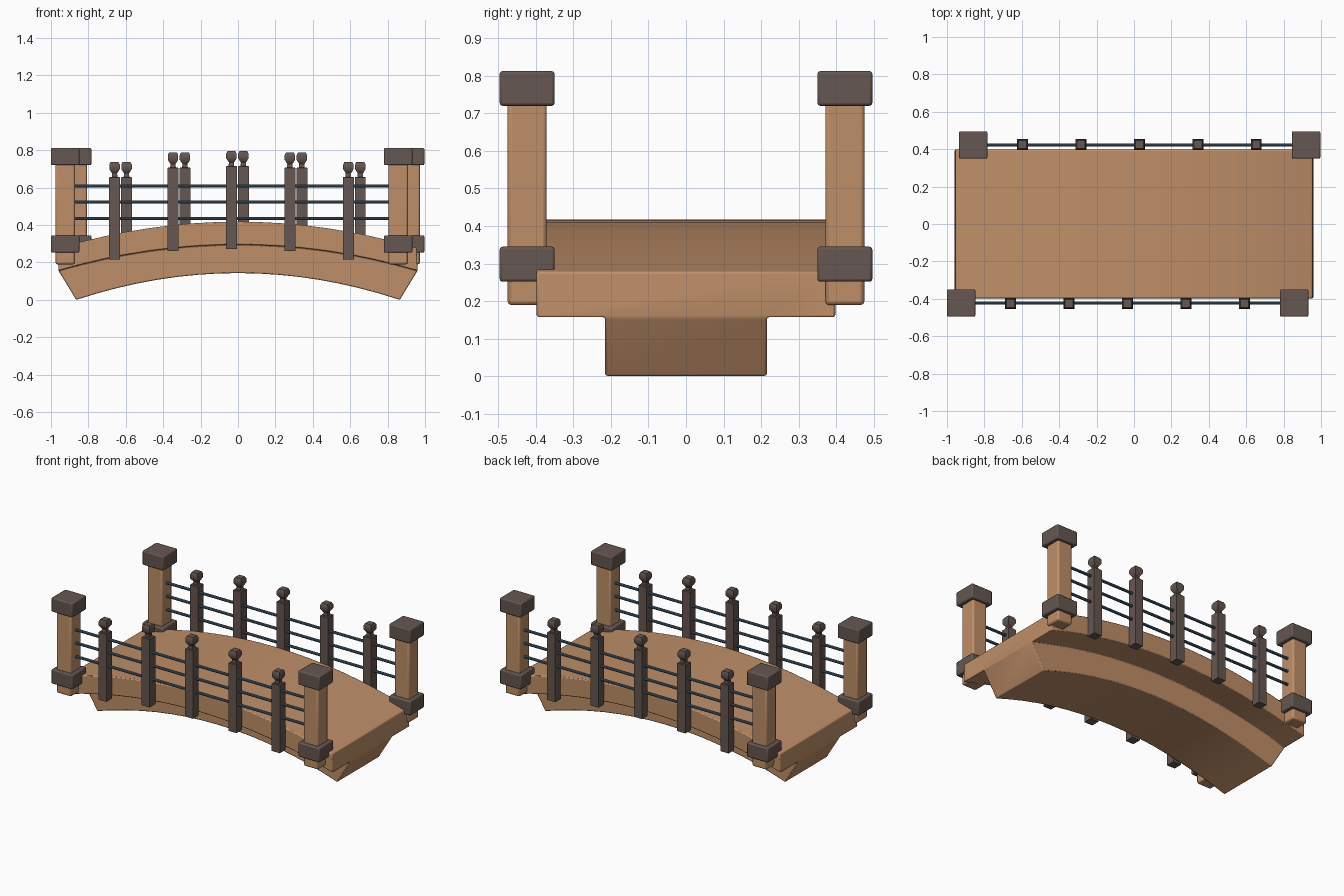
import bpy, bmesh, math
from mathutils import Matrix, Vector

if "Cube" in bpy.data.objects:
    bpy.data.objects.remove(bpy.data.objects["Cube"])


def material(name, rgb):
    m = bpy.data.materials.new(name)
    m.diffuse_color = (*rgb, 1.0)
    m.use_nodes = True
    m.node_tree.nodes["Principled BSDF"].inputs["Base Color"].default_value = m.diffuse_color
    return m


WOOD = material("warm wood", (0.52, 0.275, 0.14))
DARK = material("dark brown", (0.13, 0.095, 0.082))
STEEL = material("blue steel", (0.075, 0.14, 0.20))


def finish(bm, name, mat, bevel=0.0, segments=2, angle=35):
    bmesh.ops.recalc_face_normals(bm, faces=bm.faces)
    me = bpy.data.meshes.new(name)
    bm.to_mesh(me)
    bm.free()
    ob = bpy.data.objects.new(name, me)
    bpy.context.collection.objects.link(ob)
    me.materials.append(mat)
    if bevel:
        b = ob.modifiers.new("bevel", 'BEVEL')
        b.width, b.segments = bevel, segments
        b.limit_method, b.angle_limit = 'ANGLE', math.radians(30)
    bpy.ops.object.select_all(action='DESELECT')
    bpy.context.view_layer.objects.active = ob
    ob.select_set(True)
    bpy.ops.object.shade_smooth_by_angle(angle=math.radians(angle))
    return ob


def box(name, mat, x, y, z0, z1, wx, wy, bevel, segments=2):
    bm = bmesh.new()
    bmesh.ops.create_cube(bm, size=1.0)
    bmesh.ops.scale(bm, vec=(wx, wy, z1 - z0), verts=bm.verts)
    bmesh.ops.translate(bm, vec=(x, y, (z0 + z1) / 2), verts=bm.verts)
    return finish(bm, name, mat, bevel, segments)


def square_loft(name, mat, x, y, rings):
    """Square sections stacked up: rings of (half width, height)."""
    bm = bmesh.new()
    loops = [[bm.verts.new((x + h * sx, y + h * sy, z))
              for sx, sy in ((-1, -1), (1, -1), (1, 1), (-1, 1))]
             for h, z in rings]
    for a, b in zip(loops, loops[1:]):
        for i in range(4):
            j = (i + 1) % 4
            bm.faces.new((a[i], a[j], b[j], b[i]))
    bm.faces.new(loops[0])
    bm.faces.new(loops[-1])
    return finish(bm, name, mat)


# Arched deck with narrower beam beneath: T section swept along the arch
def build_deck():
    bm = bmesh.new()
    steps, outer, inner = 16, 0.397, 0.215
    loops = []
    for i in range(steps + 1):
        t = -1 + 2 * i / steps
        top = (0.955 * t, 0.418 - 0.14 * t * t)
        mid = (0.96 * t, 0.295 - 0.139 * t * t)
        low = (0.865 * t, 0.143 - 0.143 * t * t)
        section = [(-outer, top), (outer, top), (outer, mid), (inner, mid),
                   (inner, low), (-inner, low), (-inner, mid), (-outer, mid)]
        loops.append([bm.verts.new((p[0], y, p[1])) for y, p in section])
    for a, b in zip(loops, loops[1:]):
        for i in range(8):
            j = (i + 1) % 8
            bm.faces.new((a[i], a[j], b[j], b[i]))
    for e in (loops[0], loops[-1]):
        bm.faces.new([e[i] for i in (0, 1, 2, 3, 6, 7)])
        bm.faces.new([e[i] for i in (3, 4, 5, 6)])
    finish(bm, "arched_deck", WOOD, 0.006, 2, 40)


build_deck()

# Railings: the two sides are the same, turned half round
for side, s in (("front", -1), ("back", 1)):
    y = s * 0.4225
    # End posts with cap and collar
    for end, x in (("left", 0.032 * s - 0.892), ("right", 0.032 * s + 0.888)):
        tag = f"{side}_{end}"
        box(f"{tag}_post", WOOD, x, y, 0.19, 0.75, 0.104, 0.104, 0.01)
        box(f"{tag}_cap", DARK, x, y, 0.72, 0.812, 0.152, 0.146, 0.007)
        box(f"{tag}_collar", DARK, x, y, 0.252, 0.345, 0.152, 0.146, 0.007)

    # Balusters with knob finials, following the arch
    for i in range(5):
        x = 0.032 * s - 0.003 + (i - 2) * 0.3125
        bottom = (0.215, 0.262, 0.272, 0.262, 0.215)[i]
        top = (0.657, 0.707, 0.715, 0.707, 0.657)[i]
        square_loft(f"{side}_baluster_{i + 1}", DARK, x, s * 0.425, [
            (0.029, bottom), (0.029, top - 0.003), (0.026, top),
            (0.015, top), (0.014, top + 0.02), (0.020, top + 0.029),
            (0.028, top + 0.042), (0.028, top + 0.066), (0.021, top + 0.081)])

    # Three thin rails
    for k, z in enumerate((0.435, 0.523, 0.609)):
        bm = bmesh.new()
        bmesh.ops.create_cone(bm, cap_ends=True, segments=10, radius1=0.009,
                              radius2=0.009, depth=1.72)
        bmesh.ops.transform(bm, verts=bm.verts,
                            matrix=Matrix.Translation(Vector((0.032 * s - 0.002, y, z)))
                            @ Matrix.Rotation(math.pi / 2, 4, 'Y'))
        finish(bm, f"{side}_rail_{k + 1}", STEEL)
